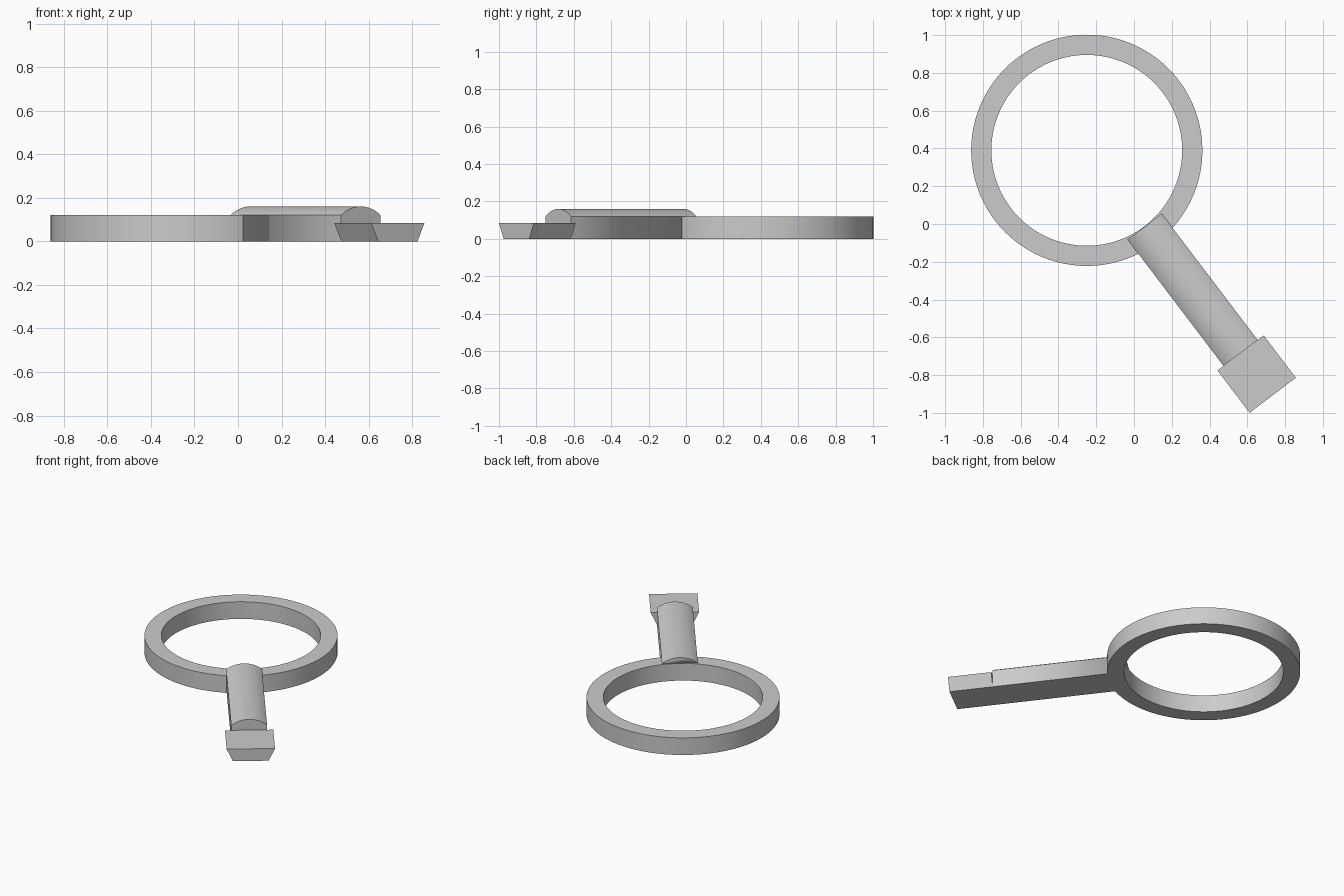
import bpy, bmesh, math
from mathutils import Matrix

if "Cube" in bpy.data.objects:
    bpy.data.objects.remove(bpy.data.objects["Cube"], do_unlink=True)

grey = bpy.data.materials.new("plain_grey")
grey.use_nodes = True
colour = (0.6, 0.6, 0.6, 1)
grey.diffuse_color = colour
grey.node_tree.nodes["Principled BSDF"].inputs["Base Color"].default_value = colour

# Local +x runs from the ring centre along the handle
PLACE = Matrix.Translation((-0.25, 0.39, 0)) @ Matrix.Rotation(math.radians(-52.8), 4, "Z")


def finish(name, bm):
    bmesh.ops.recalc_face_normals(bm, faces=bm.faces)
    mesh = bpy.data.meshes.new(name)
    bm.to_mesh(mesh)
    bm.free()
    mesh.materials.append(grey)
    obj = bpy.data.objects.new(name, mesh)
    obj.matrix_world = PLACE
    bpy.context.collection.objects.link(obj)
    return obj


def smooth(obj):
    bpy.ops.object.select_all(action="DESELECT")
    obj.select_set(True)
    bpy.context.view_layer.objects.active = obj
    bpy.ops.object.shade_smooth_by_angle(angle=math.radians(30))


def extrude_section(name, section, start, end):
    """Extrude a (y, z) cross-section along local x."""
    bm = bmesh.new()
    face = bm.faces.new([bm.verts.new((start, y, z)) for y, z in section])
    out = bmesh.ops.extrude_face_region(bm, geom=[face])["geom"]
    verts = [v for v in out if isinstance(v, bmesh.types.BMVert)]
    bmesh.ops.translate(bm, verts=verts, vec=(end - start, 0, 0))
    return finish(name, bm)


# Ring: rectangular section swept round the centre
OUTER, INNER, TOP, SIDES = 0.612, 0.505, 0.12, 128
bm = bmesh.new()
loop = [bm.verts.new(p) for p in ((INNER, 0, 0), (OUTER, 0, 0), (OUTER, 0, TOP), (INNER, 0, TOP))]
edges = [bm.edges.new((loop[i], loop[(i + 1) % 4])) for i in range(4)]
bmesh.ops.spin(bm, geom=loop + edges, cent=(0, 0, 0), axis=(0, 0, 1),
               angle=math.tau, steps=SIDES)
bmesh.ops.remove_doubles(bm, verts=bm.verts, dist=0.0001)
ring = finish("ring", bm)

# Handle: straight sides with a shallow arched top
HALF, RISE = 0.1135, 0.04
radius = (HALF ** 2 + RISE ** 2) / (2 * RISE)
spread = math.asin(HALF / radius)
section = [(-HALF, 0), (HALF, 0)]
for i in range(25):
    a = spread * (1 - i / 12)
    section.append((radius * math.sin(a), TOP + RISE - radius * (1 - math.cos(a))))
handle = extrude_section("handle", section, 0.507, 1.347)

# Trim the handle where it meets the ring, leaving the arch on top
trim = handle.modifiers.new("ring_trim", "BOOLEAN")
trim.operation, trim.solver, trim.object = "DIFFERENCE", "EXACT", ring

# Tip: block that flares from the handle width to a wider top
WIDE, TIP_TOP = 0.1535, 0.085
extrude_section("tip_block", [(-HALF, 0), (HALF, 0), (WIDE, TIP_TOP), (-WIDE, TIP_TOP)], 1.347, 1.628)

bpy.context.view_layer.update()
smooth(ring)
smooth(handle)
